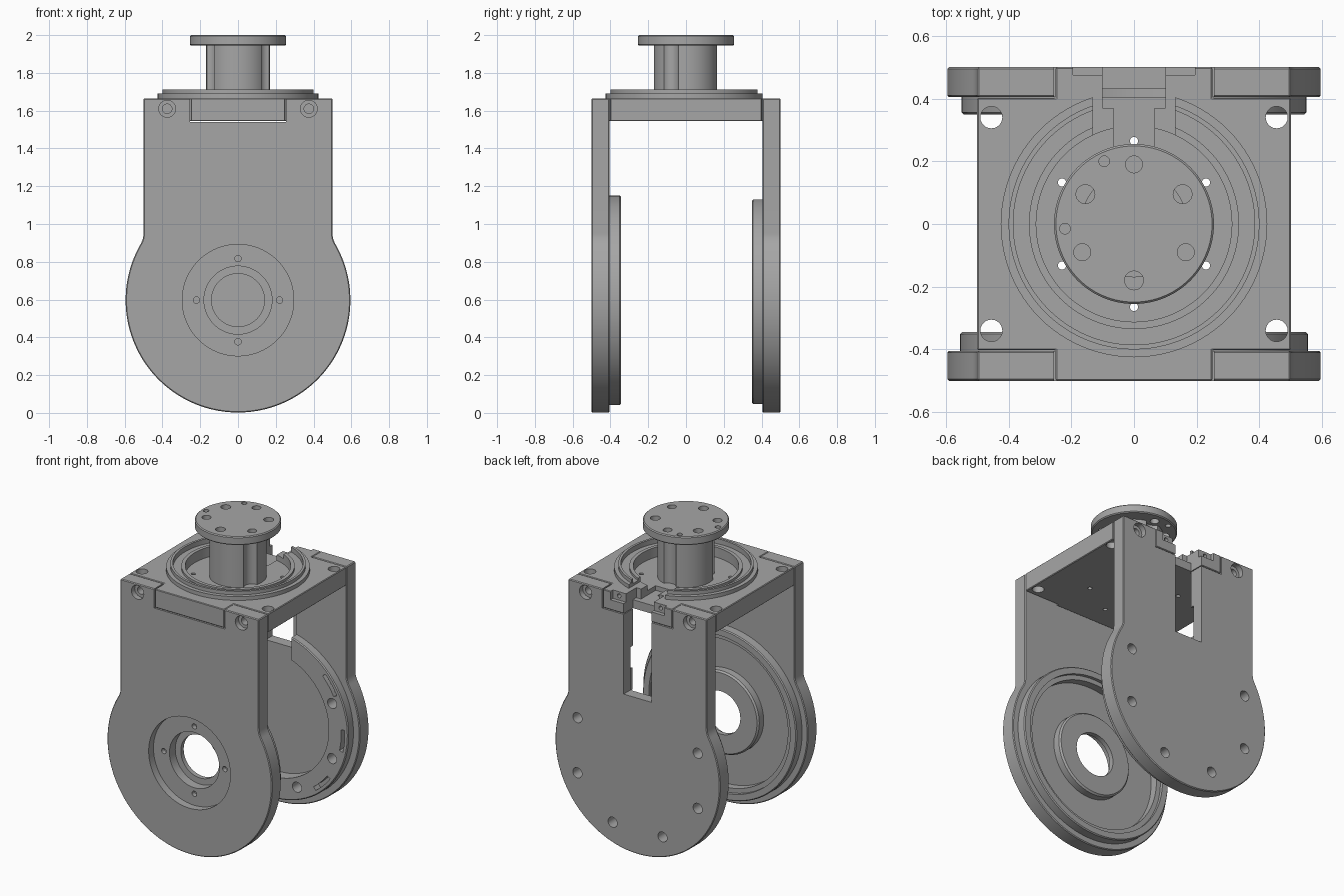
import bpy, bmesh
from math import cos, sin, pi, radians

default = bpy.data.objects.get("Cube")
if default:
    bpy.data.objects.remove(default, do_unlink=True)

grey = bpy.data.materials.new("machined grey")
grey.use_nodes = True
tone = (0.38, 0.38, 0.38, 1)
grey.diffuse_color = tone
grey.node_tree.nodes["Principled BSDF"].inputs["Base Color"].default_value = tone

HUB = 0.597    # height of the hinge axis
DECK = 1.665   # top face of the bridge


def arc(cx, cy, r, a0, a1, n):
    angles = [radians(a0 + (a1 - a0) * i / n) for i in range(n + 1)]
    return [(cx + r * cos(a), cy + r * sin(a)) for a in angles]


def prism(name, axis, pts, lo, hi, bevel=0):
    """Extrude a 2D outline along z (points are x, y) or y (points are x, z)."""
    place = (lambda u, v, w: (u, v, w)) if axis == "z" else (lambda u, v, w: (u, w, v))
    bm = bmesh.new()
    base = bm.faces.new([bm.verts.new(place(u, v, lo)) for u, v in pts])
    out = bmesh.ops.extrude_face_region(bm, geom=[base])
    shift = place(0, 0, hi - lo)
    moved = [g for g in out["geom"] if isinstance(g, bmesh.types.BMVert)]
    bmesh.ops.translate(bm, verts=moved, vec=shift)
    bmesh.ops.recalc_face_normals(bm, faces=bm.faces)
    if bevel:
        sharp = [e for e in bm.edges if e.calc_face_angle(0) > 0.6]
        bmesh.ops.bevel(bm, geom=sharp, offset=bevel, segments=1, affect="EDGES")
    mesh = bpy.data.meshes.new(name)
    bm.to_mesh(mesh)
    bm.free()
    ob = bpy.data.objects.new(name, mesh)
    bpy.context.collection.objects.link(ob)
    mesh.materials.append(grey)
    return ob


def disc(name, axis, u, v, r, lo, hi, bevel=0):
    n = 96 if r > 0.1 else 24
    return prism(name, axis, arc(u, v, r, 0, 360, n)[:-1], lo, hi, bevel)


def box(name, axis, u0, u1, v0, v1, lo, hi):
    return prism(name, axis, [(u0, v0), (u1, v0), (u1, v1), (u0, v1)], lo, hi)


def combine(ob, other, op="DIFFERENCE"):
    mod = ob.modifiers.new("combine", "BOOLEAN")
    mod.operation, mod.solver, mod.object = op, "EXACT", other
    graph = bpy.context.evaluated_depsgraph_get()
    mesh = bpy.data.meshes.new_from_object(ob.evaluated_get(graph))
    ob.modifiers.clear()
    ob.data = mesh
    bpy.data.objects.remove(other, do_unlink=True)


def drill(ob, axis, u, v, r, lo, hi):
    combine(ob, disc("cutter", axis, u, v, r, lo, hi))


def cut_box(ob, *args):
    combine(ob, box("cutter", *args))


def finish(ob):
    bpy.ops.object.select_all(action="DESELECT")
    ob.select_set(True)
    bpy.context.view_layer.objects.active = ob
    bpy.ops.object.shade_smooth_by_angle(angle=radians(30))


def side_plate(name, lo, hi):
    # Round lower end blended by fillets into a straight upper end
    right = arc(0.62, HUB + 0.356, 0.12, 180, 209.9, 8)
    outline = [(0.5, DECK)] + right
    outline += arc(0, HUB, 0.595, 29.9, -209.9, 120)[1:-1]
    outline += [(-x, z) for x, z in reversed(right)] + [(-0.5, DECK)]
    plate = prism(name, "y", outline, lo, hi, 0.005)
    cut_box(plate, "y", -0.255, 0.255, 1.54, 1.8, lo - 0.1, hi + 0.1)
    return plate


def countersinks(plate, outer, direction):
    for x in (-0.375, 0.375):
        for r, depth in ((0.045, 0.035), (0.025, 0.2)):
            ends = sorted((outer - 0.01 * direction, outer + depth * direction))
            drill(plate, "y", x, 1.61, r, *ends)


# Front arm: hollow rim, central boss and bearing seat
front = side_plate("front_arm", -0.5, -0.405)
combine(front, disc("rim", "y", 0, HUB, 0.555, -0.45, -0.345, 0.006), "UNION")
drill(front, "y", 0, HUB, 0.51, -0.365, -0.3)
drill(front, "y", 0, HUB, 0.48, -0.415, -0.3)
combine(front, disc("boss", "y", 0, HUB, 0.27, -0.43, -0.36, 0.01), "UNION")
drill(front, "y", 0, HUB, 0.295, -0.6, -0.45)
drill(front, "y", 0, HUB, 0.18, -0.6, -0.39)
drill(front, "y", 0, HUB, 0.14, -0.6, -0.3)
for u, v in ((0.22, 0), (-0.22, 0), (0, 0.22), (0, -0.22)):
    drill(front, "y", u, HUB + v, 0.017, -0.6, -0.42)
countersinks(front, -0.5, 1)

# Back arm: broken rim, bolt circle and cable slot
back = side_plate("back_arm", 0.405, 0.5)
combine(back, disc("rim", "y", 0, HUB, 0.55, 0.35, 0.45, 0.006), "UNION")
drill(back, "y", 0, HUB, 0.41, 0.3, 0.43)
cut_box(back, "y", -0.14, 0.14, HUB + 0.3, 1.3, 0.3, 0.43)
cut_box(back, "y", -0.1, 0.1, 1.02, 1.8, 0.3, 0.6)
for a in (22.5, -22.5, -67.5, -112.5, -157.5, 157.5):
    drill(back, "y", 0.47 * cos(radians(a)), HUB + 0.47 * sin(radians(a)), 0.033, 0.3, 0.6)
for a in (35, -5, -45, -135, -175, 145):
    slot = arc(0, HUB, 0.525, a - 8, a + 8, 10) + arc(0, HUB, 0.5, a + 8, a - 8, 10)
    combine(back, prism("cutter", "y", slot, 0.3, 0.4))
countersinks(back, 0.5, -1)

# Bridge between the arms, with a tab let into each arm
half = [(-0.5, -0.402), (-0.25, -0.402), (-0.25, -0.5), (0.25, -0.5), (0.25, -0.402), (0.5, -0.402)]
bridge = prism("top_bridge", "z", half + [(-x, -y) for x, y in half], 1.545, DECK, 0.004)
combine(bridge, disc("seat", "z", 0, 0, 0.425, 1.63, 1.69), "UNION")
combine(bridge, disc("ridge", "z", 0, 0, 0.4, 1.64, 1.713), "UNION")
drill(bridge, "z", 0, 0, 0.385, 1.68, 1.8)
combine(bridge, disc("inner_ridge", "z", 0, 0, 0.335, 1.66, 1.695), "UNION")
drill(bridge, "z", 0, 0, 0.312, 1.63, 1.8)
for i in range(6):
    a = radians(30 + 60 * i)
    drill(bridge, "z", 0.265 * cos(a), 0.265 * sin(a), 0.013, 1.5, 1.7)
for x in (-0.455, 0.455):
    for y in (-0.34, 0.34):
        drill(bridge, "z", x, y, 0.035, 1.5, 1.7)

# Cable channel and stepped lugs at the back of the bridge
cut_box(bridge, "z", -0.13, 0.13, 0.25, 0.6, DECK, 1.8)
cut_box(bridge, "z", -0.065, 0.065, 0.22, 0.6, 1.6, 1.8)
cut_box(bridge, "z", -0.1, 0.1, 0.37, 0.41, 1.6, 1.8)
cut_box(bridge, "z", -0.1, 0.1, 0.405, 0.6, 1.5, 1.8)
cut_box(bridge, "z", -0.195, 0.195, 0.475, 0.6, 1.61, 1.8)
for x in (-0.15, 0.15):
    drill(bridge, "y", x, 1.638, 0.013, 0.42, 0.6)

# Fluted post with a drilled mounting flange
post = disc("post", "z", 0, 0, 0.17, 1.62, 1.95)
for x, y in ((0, 0.19), (0.165, -0.09), (-0.165, -0.09)):
    drill(post, "z", x, y, 0.05, 1.5, 2.1)
flange = disc("mounting_flange", "z", 0, 0, 0.255, 1.945, 2.0, 0.006)
for x, y, r in ((0.155, 0.095, 0.03), (-0.155, 0.095, 0.03), (0, -0.18, 0.03),
                (0, 0.19, 0.027), (0.165, -0.09, 0.027), (-0.165, -0.09, 0.027),
                (-0.095, 0.2, 0.017), (-0.22, -0.015, 0.017)):
    drill(flange, "z", x, y, r, 1.9, 2.1)

for part in (front, back, bridge, post, flange):
    finish(part)
